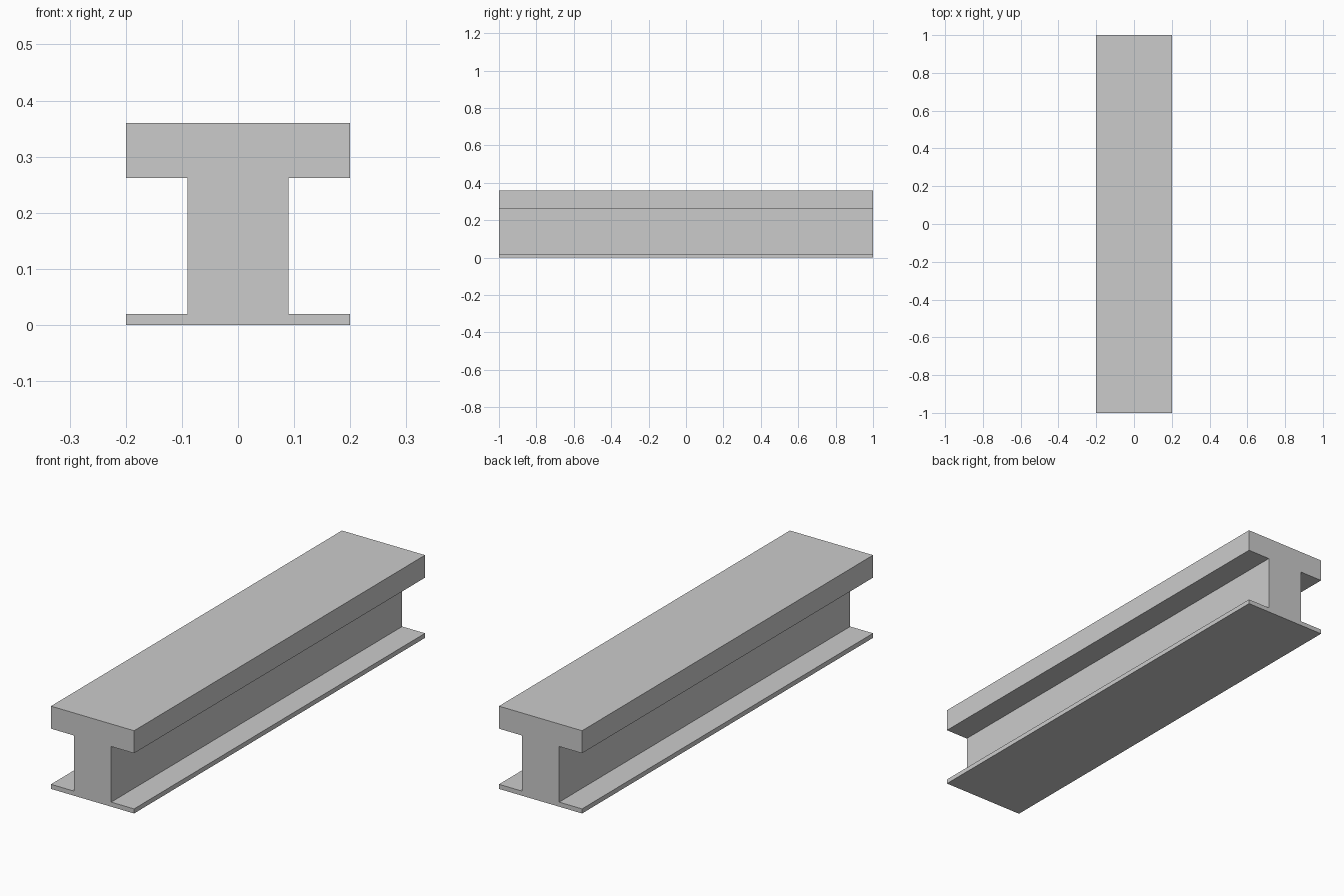
import bpy
import bmesh

if "Cube" in bpy.data.objects:
    bpy.data.objects.remove(bpy.data.objects["Cube"])

# Right half of the I-beam cross-section (x, z), bottom to top
half = [(0.20, 0.0), (0.20, 0.02), (0.09, 0.02),
        (0.09, 0.262), (0.20, 0.262), (0.20, 0.36)]
profile = half + [(-x, z) for x, z in reversed(half)]

# Beam: mirrored profile extruded along y
bm = bmesh.new()
face = bm.faces.new([bm.verts.new((x, -1.0, z)) for x, z in profile])
result = bmesh.ops.extrude_face_region(bm, geom=[face], use_keep_orig=True)
moved = [v for v in result["geom"] if isinstance(v, bmesh.types.BMVert)]
bmesh.ops.translate(bm, verts=moved, vec=(0, 2.0, 0))
bmesh.ops.recalc_face_normals(bm, faces=bm.faces)

mesh = bpy.data.meshes.new("i_beam")
bm.to_mesh(mesh)
bm.free()
beam = bpy.data.objects.new("i_beam", mesh)
bpy.context.collection.objects.link(beam)
